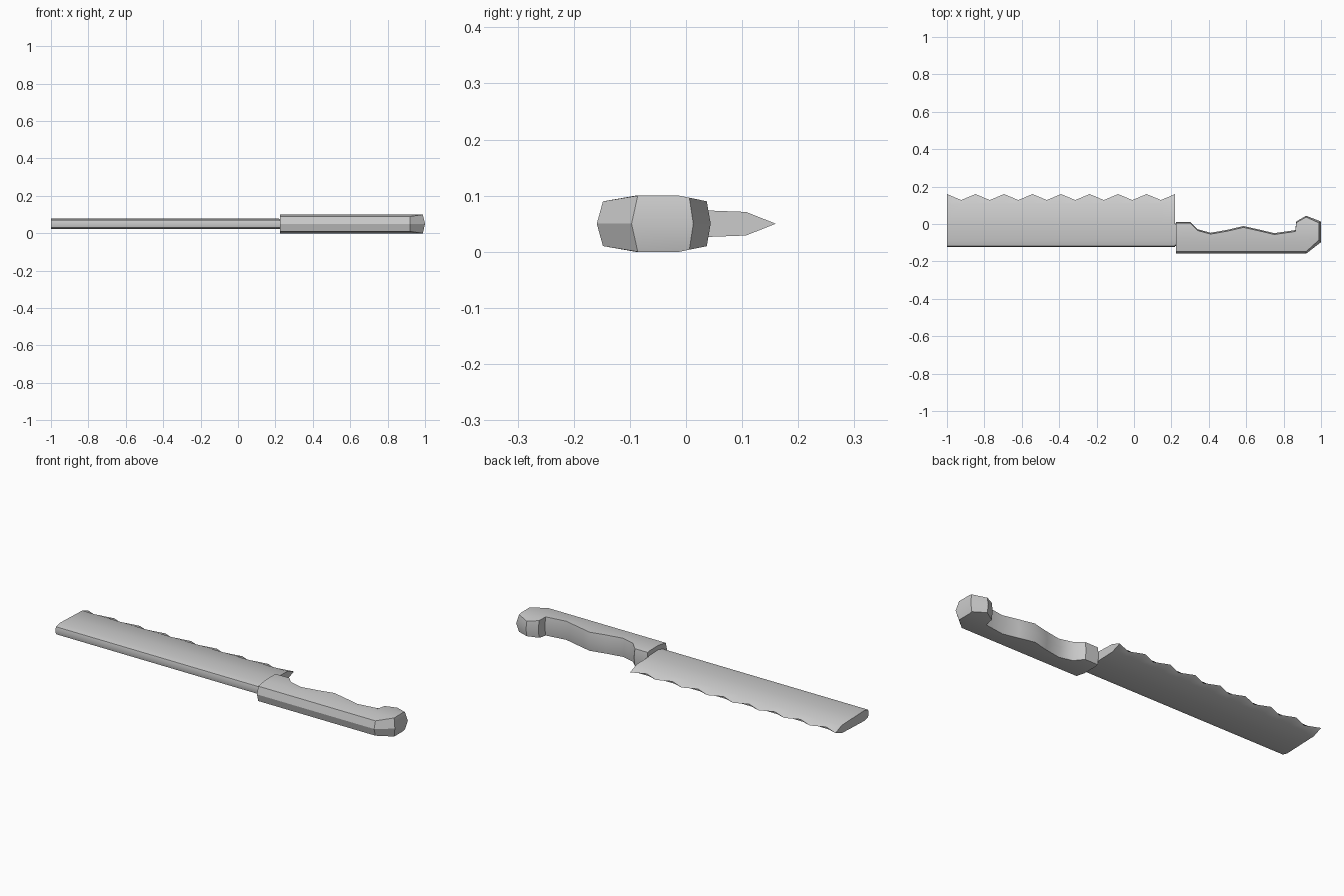
import bpy, bmesh

if "Cube" in bpy.data.objects:
    bpy.data.objects.remove(bpy.data.objects["Cube"])

ZC = 0.05  # height of the knife's mid plane


def loft(name, sections, end_caps=True):
    """Skin a list of equal-length closed sections."""
    bm = bmesh.new()
    rings = [[bm.verts.new(p) for p in s] for s in sections]
    n = len(rings[0])
    for a, b in zip(rings, rings[1:]):
        for i in range(n):
            j = (i + 1) % n
            bm.faces.new((a[i], a[j], b[j], b[i]))
    # each end is two faces meeting on the mid-plane ridge
    if end_caps:
        for r in (rings[0], rings[-1]):
            h = n // 2
            bm.faces.new(r[:h + 1])
            bm.faces.new(r[h:] + r[:1])
    bmesh.ops.recalc_face_normals(bm, faces=bm.faces)
    me = bpy.data.meshes.new(name)
    bm.to_mesh(me)
    bm.free()
    ob = bpy.data.objects.new(name, me)
    bpy.context.collection.objects.link(ob)
    bpy.context.view_layer.objects.active = ob
    ob.select_set(True)
    bpy.ops.object.shade_smooth_by_angle(angle=0.52)
    ob.select_set(False)
    return ob


def section(x, half, mid_dx=0.0):
    """Mirror a half profile of (y, height) across the mid plane."""
    up = [(x + (mid_dx if h == 0 else 0), y, ZC + h) for y, h in half]
    down = [(x, y, ZC - h) for y, h in half[-2:0:-1]]
    return up + down


# Blade with eight scallops along the cutting edge
teeth = 8
x0, x1 = -1.0, 0.22
blade = []
for i in range(2 * teeth + 1):
    x = x0 + (x1 - x0) * i / (2 * teeth)
    tip = 0.16 if i % 2 == 0 else 0.128
    blade.append(section(x, [(-0.122, 0), (-0.117, 0.02), (-0.085, 0.028),
                             (0.0, 0.025), (0.107, 0.021), (tip, 0)]))
loft("blade", blade)

# Tang joining the blade to the handle
tang = [(-0.117, 0), (-0.112, 0.019), (-0.085, 0.027), (0.0, 0.024), (0.002, 0)]
loft("tang", [section(0.2, tang), section(0.30, tang)])


# Handle: finger-grip outline with crowned faces and bulged sides
def crown(y):
    if y < -0.09:
        return 0.05 - 0.01 * (-0.09 - y) / 0.057
    if y > -0.012:
        return 0.05 - 0.01 * (y + 0.012) / 0.049
    return 0.05


outline = [  # x, spine y, grip y
    (0.224, -0.159, 0.012), (0.30, -0.159, 0.012), (0.34, -0.03 - 0.129, -0.028),
    (0.41, -0.159, -0.047), (0.50, -0.159, -0.031), (0.585, -0.159, -0.011),
    (0.67, -0.159, -0.03), (0.75, -0.159, -0.049), (0.862, -0.159, -0.033),
    (0.868, -0.159, 0.014), (0.92, -0.159, 0.044), (0.988, -0.097, 0.013)]
handle = []
for k, (x, lo, hi) in enumerate(outline):
    a, b = lo + 0.011, hi - 0.007
    c = max(-0.09, a + 0.012)
    d = max(c + 0.005, min(-0.012, b - 0.008))
    half = [(lo, 0), (a, crown(a)), (c, crown(c)), (d, crown(d)),
            (b, crown(b)), (hi, 0)]
    handle.append(section(x, half, 0.012 if k == len(outline) - 1 else 0))
loft("handle", handle)
